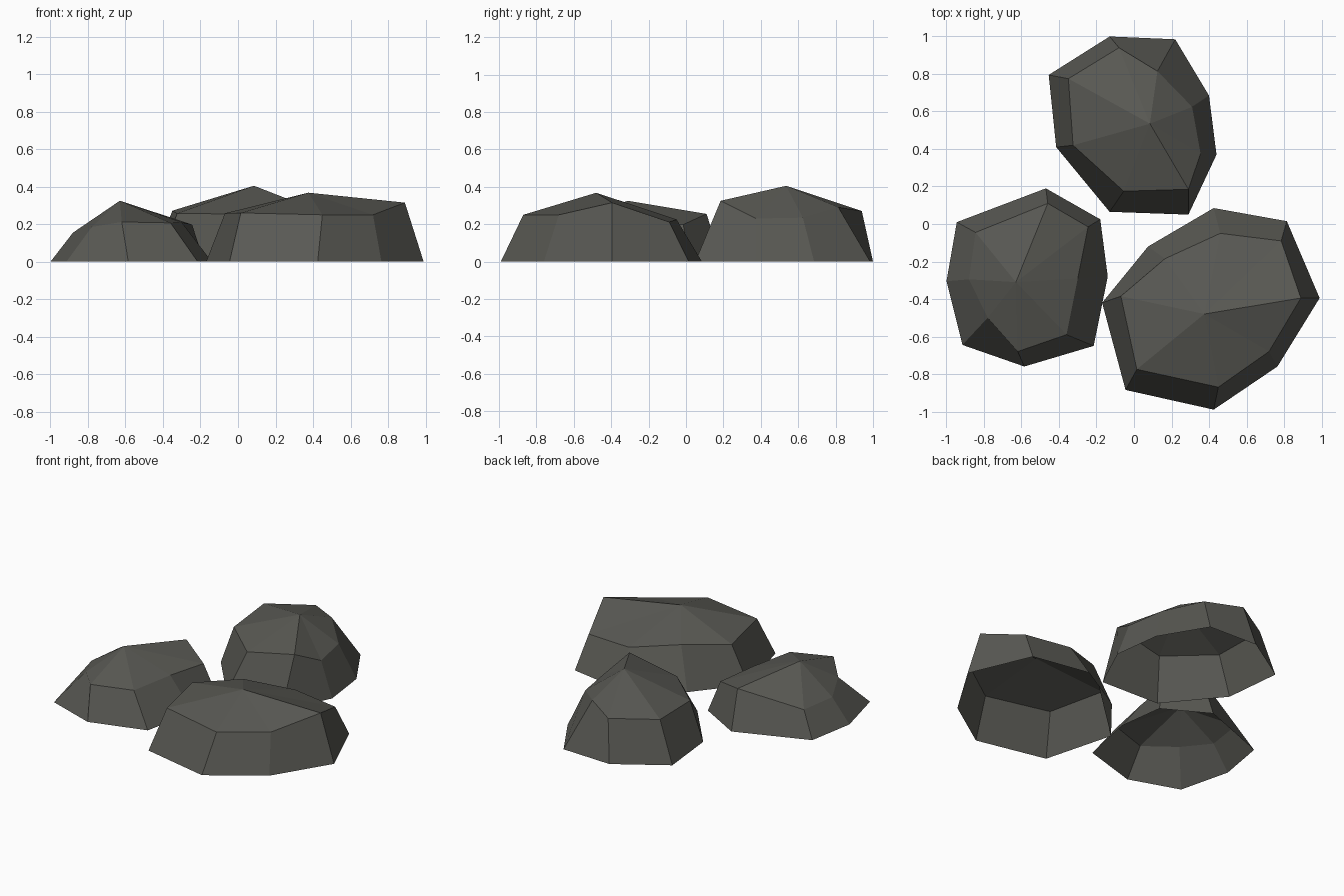
import bpy
import bmesh

stone = bpy.data.materials.new("dark grey stone")
stone.diffuse_color = (0.10, 0.10, 0.088, 1)


def rock(name, base, shoulder, peak):
    """Open-bottomed faceted rock: ground outline, shoulder ring and one peak (clockwise rings)."""
    bm = bmesh.new()
    low = [bm.verts.new((x, y, 0)) for x, y in base]
    high = [bm.verts.new(p) for p in shoulder]
    top = bm.verts.new(peak)
    n = len(low)
    for i in range(n):
        j = (i + 1) % n
        bm.faces.new((low[i], high[i], high[j], low[j]))
        bm.faces.new((high[i], top, high[j]))
    mesh = bpy.data.meshes.new(name)
    bm.to_mesh(mesh)
    bm.free()
    mesh.materials.append(stone)
    obj = bpy.data.objects.new(name, mesh)
    bpy.context.collection.objects.link(obj)
    return obj


# Tall rock at the back
rock("back_rock",
     [(-.13, 1), (.22, .985), (.40, .685), (.44, .37),
      (.29, .05), (-.13, .065), (-.415, .41), (-.455, .795)],
     [(-.08, .94, .27), (.125, .815, .29), (.31, .625, .235), (.355, .375, .23),
      (.29, .185, .325), (-.055, .175, .255), (-.325, .42, .257), (-.35, .775, .272)],
     (.085, .535, .405))

# Low sloping rock on the left
rock("left_rock",
     [(-.47, .19), (-.18, .025), (-.14, -.28), (-.215, -.65),
      (-.585, -.76), (-.915, -.645), (-1, -.305), (-.945, .01)],
     [(-.46, .11, .255), (-.245, -.015, .198), (-.30, -.29, .21), (-.36, -.59, .207),
      (-.62, -.68, .212), (-.78, -.5, .185), (-.88, -.295, .155), (-.845, -.045, .157)],
     (-.63, -.31, .325))

# Broad rock at the front right
rock("broad_front_rock",
     [(.425, .085), (.815, .015), (.99, -.395), (.765, -.76),
      (.425, -.99), (-.045, -.885), (-.17, -.42), (.075, -.12)],
     [(.46, -.05, .225), (.785, -.09, .212), (.89, -.395, .315), (.72, -.68, .25),
      (.45, -.87, .25), (.015, -.775, .26), (-.07, -.385, .258), (.165, -.185, .27)],
     (.375, -.48, .368))
